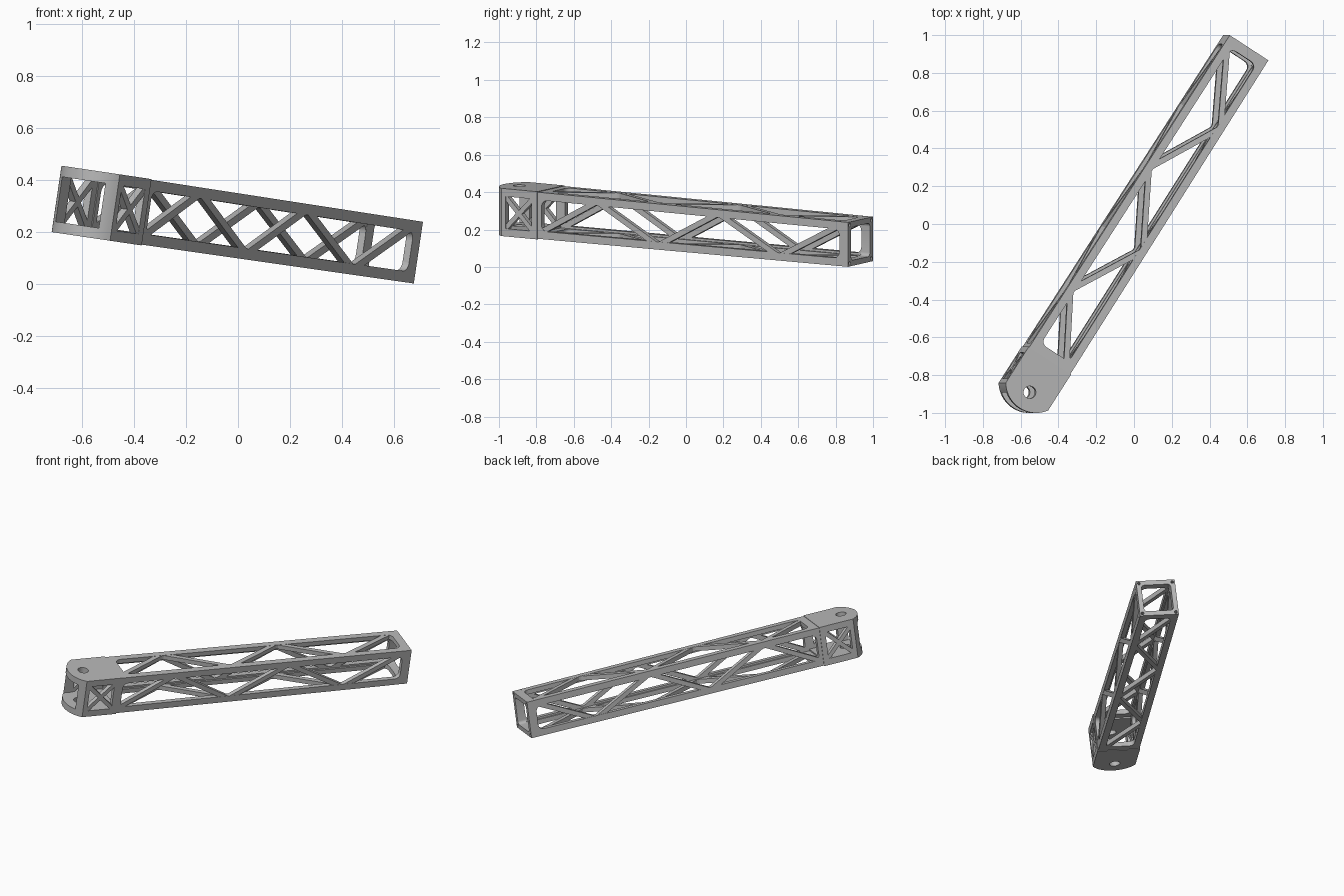
import bpy, bmesh
from math import radians, sin, cos, pi, sqrt
from mathutils import Matrix, Vector

cube = bpy.data.objects.get("Cube")
if cube:
    bpy.data.objects.remove(cube, do_unlink=True)

# Beam frame: x runs along the beam from the pivot, y to its left, z up
FRAME = (Matrix.Rotation(radians(8.45), 4, 'Y')
         @ Matrix.Translation((-0.61, -0.891, 0.22))
         @ Matrix.Rotation(radians(57.2), 4, 'Z'))
ROOT_W, ROOT_H = 0.135, 0.129          # half sizes of the pivot block
ROOT_END, TRUSS_START, FRAME_START, END = 0.20, 0.25, 2.115, 2.17
WALL, RAIL, STRUT, PLATE = 0.03, 0.042, 0.03, 0.042
ARC_X, ARC_R = 0.064, 0.163            # rounded nose

grey = bpy.data.materials.new("brushed_grey")
grey.use_nodes = True
GREY = (0.48, 0.48, 0.48, 1)
grey.diffuse_color = GREY
grey.node_tree.nodes["Principled BSDF"].inputs["Base Color"].default_value = GREY


def taper(a, b):
    return lambda s: a + (b - a) * (s - ROOT_END) / (END - ROOT_END)


beam_w, beam_h = taper(0.131, 0.123), taper(0.126, 0.12)


def finish(name, bm):
    bmesh.ops.remove_doubles(bm, verts=bm.verts, dist=1e-5)
    bmesh.ops.recalc_face_normals(bm, faces=bm.faces)
    mesh = bpy.data.meshes.new(name)
    bm.to_mesh(mesh)
    bm.free()
    mesh.materials.append(grey)
    obj = bpy.data.objects.new(name, mesh)
    bpy.context.collection.objects.link(obj)
    obj.matrix_world = FRAME
    bpy.ops.object.select_all(action='DESELECT')
    obj.select_set(True)
    bpy.context.view_layer.objects.active = obj
    bpy.ops.object.shade_smooth_by_angle(angle=radians(30))
    return obj


def prism(bm, outline, d0, d1, place):
    """Extrude a flat outline between two depths, mapped by place(u, v, d)."""
    part = bmesh.new()
    low = [part.verts.new(place(u, v, d0)) for u, v in outline]
    high = [part.verts.new(place(u, v, d1)) for u, v in outline]
    part.faces.new(low)
    part.faces.new(high[::-1])
    for i in range(len(low)):
        j = (i + 1) % len(low)
        part.faces.new((low[i], low[j], high[j], high[i]))
    bmesh.ops.recalc_face_normals(part, faces=part.faces)
    mesh = bpy.data.meshes.new("temp")
    part.to_mesh(mesh)
    part.free()
    bm.from_mesh(mesh)
    bpy.data.meshes.remove(mesh)


def bar(a, b, width):
    a, b = Vector(a), Vector(b)
    d = (b - a).normalized() * width / 2
    n = Vector((-d.y, d.x))
    return [a + n, b + n, b - n, a - n]


def fillet(u, v, du, dv, r=0.035):
    """Concave corner filler; du and dv point into the opening."""
    arc = [(u + du * r * (1 - sin(t)), v + dv * r * (1 - cos(t)))
           for t in (pi / 2 * i / 6 for i in range(7))]
    return [(u - du * 0.002, v - dv * 0.002)] + arc


def circle(x, y, r, n=32):
    return [(x + r * cos(2 * pi * i / n), y + r * sin(2 * pi * i / n)) for i in range(n)]


def flat_part(name, loops, thickness, matrix):
    """Plate with holes, from filled outlines."""
    curve = bpy.data.curves.new(name, 'CURVE')
    curve.dimensions, curve.fill_mode, curve.extrude = '2D', 'BOTH', thickness / 2
    for loop in loops:
        spline = curve.splines.new('POLY')
        spline.points.add(len(loop) - 1)
        for p, (x, y) in zip(spline.points, loop):
            p.co = (x, y, 0, 1)
        spline.use_cyclic_u = True
    temp = bpy.data.objects.new("temp_curve", curve)
    bpy.context.collection.objects.link(temp)
    mesh = bpy.data.meshes.new_from_object(
        temp.evaluated_get(bpy.context.evaluated_depsgraph_get()))
    bm = bmesh.new()
    bm.from_mesh(mesh)
    bm.transform(matrix)
    bpy.data.objects.remove(temp, do_unlink=True)
    bpy.data.meshes.remove(mesh)
    return finish(name, bm)


def nose_x(y):
    return ARC_X - sqrt(ARC_R ** 2 - y ** 2)


# Round-nosed pivot plates
nose = [(nose_x(ROOT_W * k / 16), ROOT_W * k / 16) for k in range(-16, 17)]
plate_outline = nose + [(ROOT_END, ROOT_W), (ROOT_END, -ROOT_W)]
for name, z in (("upper_pivot_plate", ROOT_H - PLATE / 2),
                ("lower_pivot_plate", PLATE / 2 - ROOT_H)):
    flat_part(name, [plate_outline, circle(0, 0, 0.033)], PLATE,
              Matrix.Translation((0, 0, z)))

# Pivot block side walls: nose post, rear post and cross brace
for name, side in (("left_pivot_wall", 1), ("right_pivot_wall", -1)):
    bm = bmesh.new()
    inner = ROOT_W - 0.035
    ys = [ROOT_W + (inner - ROOT_W) * i / 4 for i in range(5)]
    post = [(nose_x(y), y) for y in ys] + [(0, inner), (0, ROOT_W)]
    top = ROOT_H - PLATE
    prism(bm, post, -top, top, lambda u, v, d: (u, side * v, d))
    wall = lambda u, v, d: (u, side * (ROOT_W - d), v)
    prism(bm, [(0.165, -top), (ROOT_END, -top), (ROOT_END, top), (0.165, top)],
          0, WALL, wall)
    for k in (1, -1):
        prism(bm, bar((-0.005, -k * top), (0.17, k * top), 0.026), 0.001, WALL, wall)
    finish(name, bm)


# Truss panels: two rails, a starting band and zigzag struts
NODES = [0.19 + 0.385 * i for i in range(6)]


def truss(name, half, place, first, start):
    """first is the edge (+1 or -1) where the zigzag begins."""
    bm = bmesh.new()
    for k in (1, -1):
        prism(bm, [(ROOT_END, k * half(ROOT_END)), (FRAME_START, k * half(FRAME_START)),
                   (FRAME_START, k * (half(FRAME_START) - RAIL)),
                   (ROOT_END, k * (half(ROOT_END) - RAIL))], 0, WALL, place)
        for s, ds in ((start, 1), (FRAME_START, -1)):
            prism(bm, fillet(s, k * (half(s) - RAIL), ds, -k), 0, WALL, place)
    h = half(ROOT_END) - 0.01
    prism(bm, [(ROOT_END, -h), (start, -h), (start, h), (ROOT_END, h)], 0, WALL, place)
    for i in range(5):
        k = first * (-1) ** i
        a, b = NODES[i], NODES[i + 1]
        p = Vector((a, k * (half(a) - RAIL / 2)))
        q = Vector((b, -k * (half(b) - RAIL / 2)))
        if i == 0:                      # begin inside the starting band
            p = p.lerp(q, 0.09)
        prism(bm, bar(p, q, STRUT), 0.001, WALL, place)
    finish(name, bm)


for name, k in (("upper_truss", 1), ("lower_truss", -1)):
    truss(name, beam_w, lambda u, v, d: (u, v, k * (beam_h(u) - d)), -1, TRUSS_START)
for name, k in (("left_truss", 1), ("right_truss", -1)):
    truss(name, beam_h, lambda u, v, d: (u, k * (beam_w(u) - d), v), -1, 0.225)

# End frame with a rounded opening and four corner screw holes
w, h, r = beam_w(END), beam_h(END), 0.02
opening = []
for q, (sx, sy) in enumerate(((1, 1), (-1, 1), (-1, -1), (1, -1))):
    for i in range(6):
        t = pi / 2 * (q + i / 5)
        opening.append((sx * (w - WALL - r) + r * cos(t), sy * (h - WALL - r) + r * sin(t)))
loops = [[(w, h), (-w, h), (-w, -h), (w, -h)], opening]
loops += [circle(x * (w - 0.017), y * (h - 0.017), 0.009, 16) for x in (1, -1) for y in (1, -1)]
to_end = Matrix(((0, 0, 1, (FRAME_START + END) / 2), (1, 0, 0, 0),
                 (0, 1, 0, 0), (0, 0, 0, 1)))
flat_part("end_frame", loops, END - FRAME_START, to_end)
